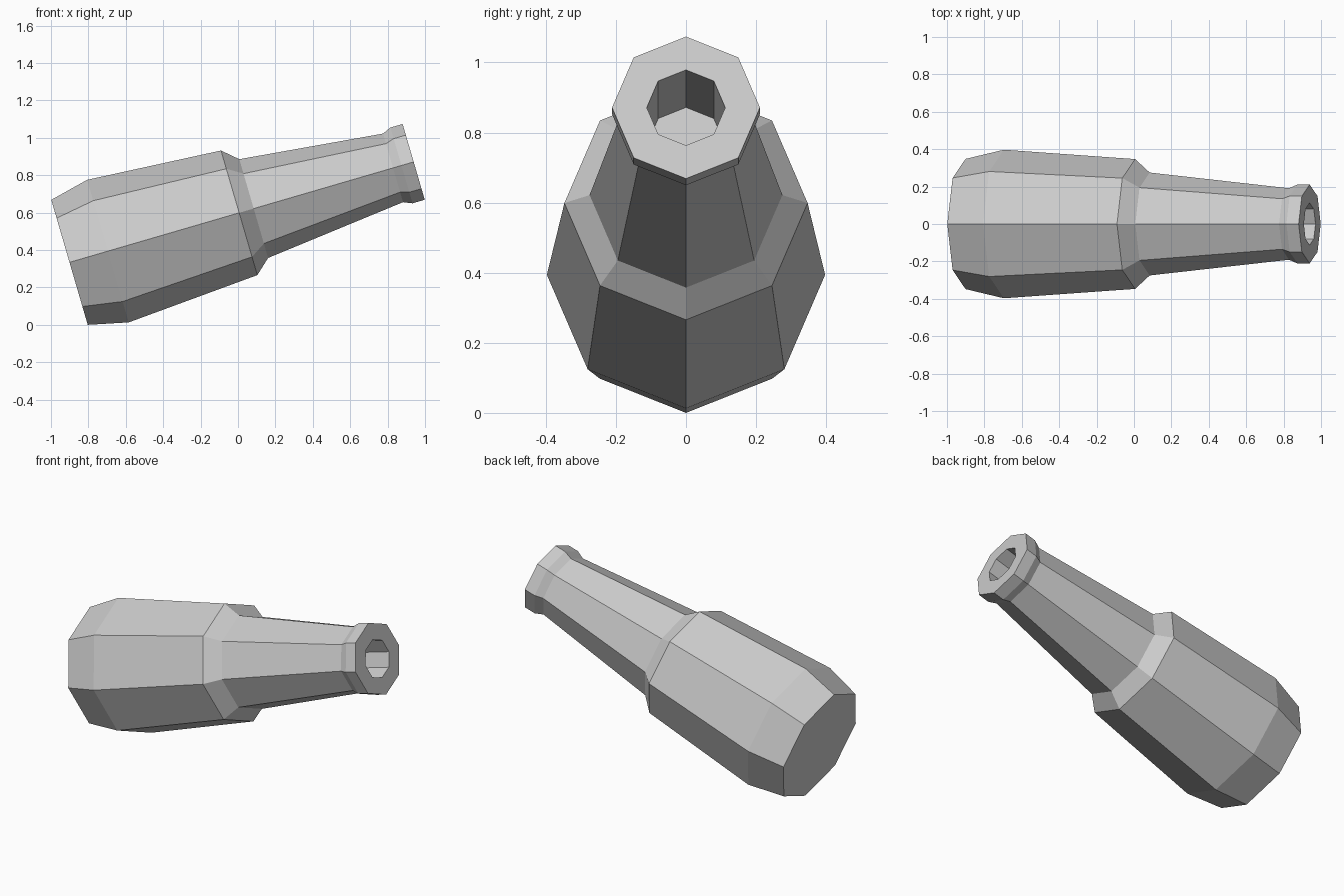
import bpy, bmesh
from math import cos, sin, pi, radians
from mathutils import Matrix

if "Cube" in bpy.data.objects:
    bpy.data.objects.remove(bpy.data.objects["Cube"])

SIDES = 8
TILT = radians(16.27)

# (distance along axis, radius), from the base, over the lip, down into the bore
profile = [
    (0.0, 0.348), (0.214, 0.397), (0.945, 0.347), (1.026, 0.275),
    (1.802, 0.191), (1.849, 0.211), (1.917, 0.211),
    (1.917, 0.112), (1.535, 0.112),
]

bm = bmesh.new()
rings = [[bm.verts.new((r * cos(2 * pi * i / SIDES), r * sin(2 * pi * i / SIDES), d))
          for i in range(SIDES)] for d, r in profile]

# walls, lip and bore
for a, b in zip(rings, rings[1:]):
    for i in range(SIDES):
        j = (i + 1) % SIDES
        bm.faces.new((a[i], a[j], b[j], b[i]))

# flat base and bore floor
bm.faces.new(rings[0][::-1])
bm.faces.new(rings[-1])
bmesh.ops.recalc_face_normals(bm, faces=bm.faces)

# tilt the bottle and rest it on its lower base corner
bm.transform(Matrix.Rotation(pi / 2 - TILT, 4, 'Y'))
xs = [v.co.x for v in bm.verts]
low = min(v.co.z for v in bm.verts)
bm.transform(Matrix.Translation((-(min(xs) + max(xs)) / 2, 0, -low)))

mesh = bpy.data.meshes.new("bottle")
bm.to_mesh(mesh)
bm.free()
bottle = bpy.data.objects.new("bottle", mesh)
bpy.context.collection.objects.link(bottle)
